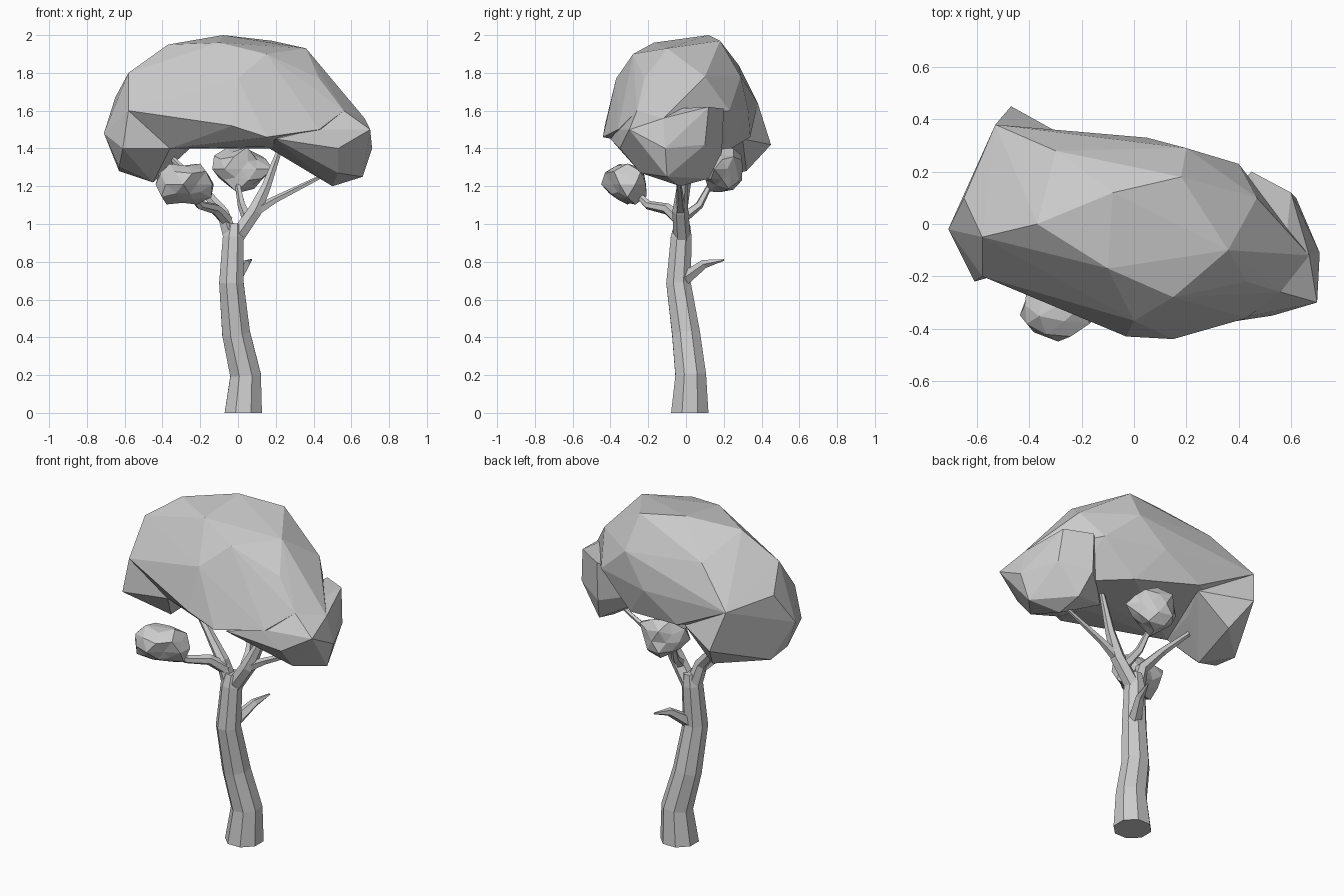
import bpy
import bmesh
import math
import random
from mathutils import Matrix, Vector

random.seed(4)

default_cube = bpy.data.objects.get("Cube")
if default_cube:
    bpy.data.objects.remove(default_cube, do_unlink=True)


def make_material(name, color):
    material = bpy.data.materials.new(name)
    material.use_nodes = True
    material.diffuse_color = color
    shader = material.node_tree.nodes["Principled BSDF"]
    shader.inputs["Base Color"].default_value = color
    shader.inputs["Roughness"].default_value = 0.8
    return material


GREY = make_material("plain grey", (0.6, 0.6, 0.6, 1))


def add_object(name, bm):
    """Turn a bmesh into a flat shaded object with the shared material."""
    bmesh.ops.recalc_face_normals(bm, faces=bm.faces[:])
    mesh = bpy.data.meshes.new(name)
    bm.to_mesh(mesh)
    bm.free()
    mesh.materials.append(GREY)
    for polygon in mesh.polygons:
        polygon.use_smooth = False
    obj = bpy.data.objects.new(name, mesh)
    bpy.context.scene.collection.objects.link(obj)
    return obj


def limb(name, path, sides):
    """Sweep a tapering polygon along a path of (x, y, z, radius) points."""
    centres = [Vector(point[:3]) for point in path]
    bm = bmesh.new()
    rings = []
    for index, centre in enumerate(centres):
        before = centres[max(index - 1, 0)]
        after = centres[min(index + 1, len(centres) - 1)]
        tangent = (after - before).normalized()
        # The foot of the trunk is cut level with the ground
        if centre.z == 0:
            tangent = Vector((0, 0, 1))
        across = Vector((0, 1, 0)).cross(tangent).normalized()
        other = tangent.cross(across)
        ring = []
        for side in range(sides):
            angle = math.tau * (side + 0.5) / sides
            offset = across * math.cos(angle) + other * math.sin(angle)
            ring.append(bm.verts.new(centre + offset * path[index][3]))
        rings.append(ring)
    for lower, upper in zip(rings, rings[1:]):
        for side in range(sides):
            following = (side + 1) % sides
            bm.faces.new((lower[side], lower[following], upper[following], upper[side]))
    bm.faces.new(rings[0])
    bm.faces.new(rings[-1])
    return add_object(name, bm)


def faceted_mass(name, points):
    """Wrap a handful of corner points in a faceted foliage shell."""
    bm = bmesh.new()
    for point in points:
        bm.verts.new(point)
    result = bmesh.ops.convex_hull(bm, input=bm.verts[:])
    loose = [v for v in result["geom_interior"] if isinstance(v, bmesh.types.BMVert)]
    bmesh.ops.delete(bm, geom=loose, context="VERTS")
    return add_object(name, bm)


def leaf_clump(name, centre, size):
    """Make a small rounded clump with uneven corners."""
    bm = bmesh.new()
    bmesh.ops.create_icosphere(bm, subdivisions=2, radius=1)
    for vert in bm.verts:
        vert.co *= random.uniform(0.72, 1.12)
    placement = Matrix.LocRotScale(Vector(centre), None, Vector(size))
    bmesh.ops.transform(bm, matrix=placement, verts=bm.verts[:])
    return add_object(name, bm)


# Bent trunk
limb("trunk", [
    (.028, .02, 0, .107), (.04, .025, .2, .088), (-.01, 0, .42, .08),
    (-.035, -.04, .69, .07), (-.025, -.025, .93, .06), (-.02, -.02, 1, .045),
], sides=8)

# Main boughs, twigs and the broken stub
limb("right_bough", [
    (-.035, -.02, .92, .046), (-.08, -.03, 1.06, .036),
    (-.2, 0, 1.2, .024), (-.36, .05, 1.36, .014)], sides=6)
limb("front_bough", [
    (-.06, -.03, 1.02, .036), (-.12, -.1, 1.08, .03),
    (-.2, -.2, 1.1, .024), (-.28, -.3, 1.2, .014)], sides=6)
limb("left_bough", [
    (-.015, -.02, .92, .046), (.09, -.03, 1.07, .042),
    (.15, -.02, 1.2, .028), (.23, 0, 1.42, .014)], sides=6)
limb("left_twig", [
    (.08, -.03, 1.06, .032), (.2, -.03, 1.13, .02), (.44, -.04, 1.25, .01)], sides=5)
limb("back_twig", [
    (.05, -.02, 1.03, .03), (.02, .07, 1.1, .022), (-.01, .15, 1.25, .012)], sides=5)
limb("stub", [
    (-.02, -.02, .7, .04), (.04, .1, .79, .024), (.07, .2, .81, .005)], sides=5)

# Broad crown
faceted_mass("main_crown", [
    # top
    (-.37, 0, 1.95), (-.08, .12, 2), (.18, .18, 1.97),
    (-.1, -.17, 1.96), (.36, -.1, 1.93), (.15, -.28, 1.9),
    # front
    (-.58, -.2, 1.6), (-.36, -.25, 1.67), (0, -.37, 1.77), (-.03, -.43, 1.52),
    (.15, -.44, 1.46), (.43, -.22, 1.77), (.43, -.36, 1.5), (.56, -.26, 1.6),
    # back
    (-.53, .38, 1.64), (-.3, .28, 1.84), (.05, .33, 1.6),
    (-.18, .34, 1.46), (.2, .29, 1.78), (.4, .23, 1.6), (.47, .1, 1.78),
    # ends
    (-.58, -.05, 1.8), (-.71, -.02, 1.48), (-.65, .1, 1.67), (.67, -.12, 1.56),
    # underside
    (-.36, -.15, 1.4), (.2, -.2, 1.41), (.2, .24, 1.4), (.45, 0, 1.4),
])

# Drooping lobes at both ends of the crown
faceted_mass("right_lobe", [
    (-.58, -.2, 1.6), (-.71, -.02, 1.48), (-.61, -.22, 1.4), (-.63, .1, 1.28),
    (-.45, .01, 1.22), (-.47, .45, 1.42), (-.4, .32, 1.28), (-.63, -.06, 1.3),
    (-.36, -.15, 1.4), (-.28, .12, 1.4), (-.53, .38, 1.64), (-.2, .3, 1.45),
])
faceted_mass("left_lobe", [
    (.56, -.26, 1.6), (.71, -.11, 1.4), (.7, -.3, 1.5), (.66, -.1, 1.25),
    (.5, -.03, 1.2), (.53, -.35, 1.4), (.6, .12, 1.62), (.67, -.12, 1.56),
    (.45, .2, 1.61), (.15, -.1, 1.41), (.49, .12, 1.24), (.45, .19, 1.38),
    (.4, -.36, 1.5), (.2, -.4, 1.45), (.53, -.24, 1.27), (.62, .1, 1.42),
])

# Small separate clumps under the crown
leaf_clump("front_clump", (-.29, -.31, 1.21), (.16, .13, .12))
leaf_clump("back_clump", (.02, .19, 1.29), (.16, .12, .125))
